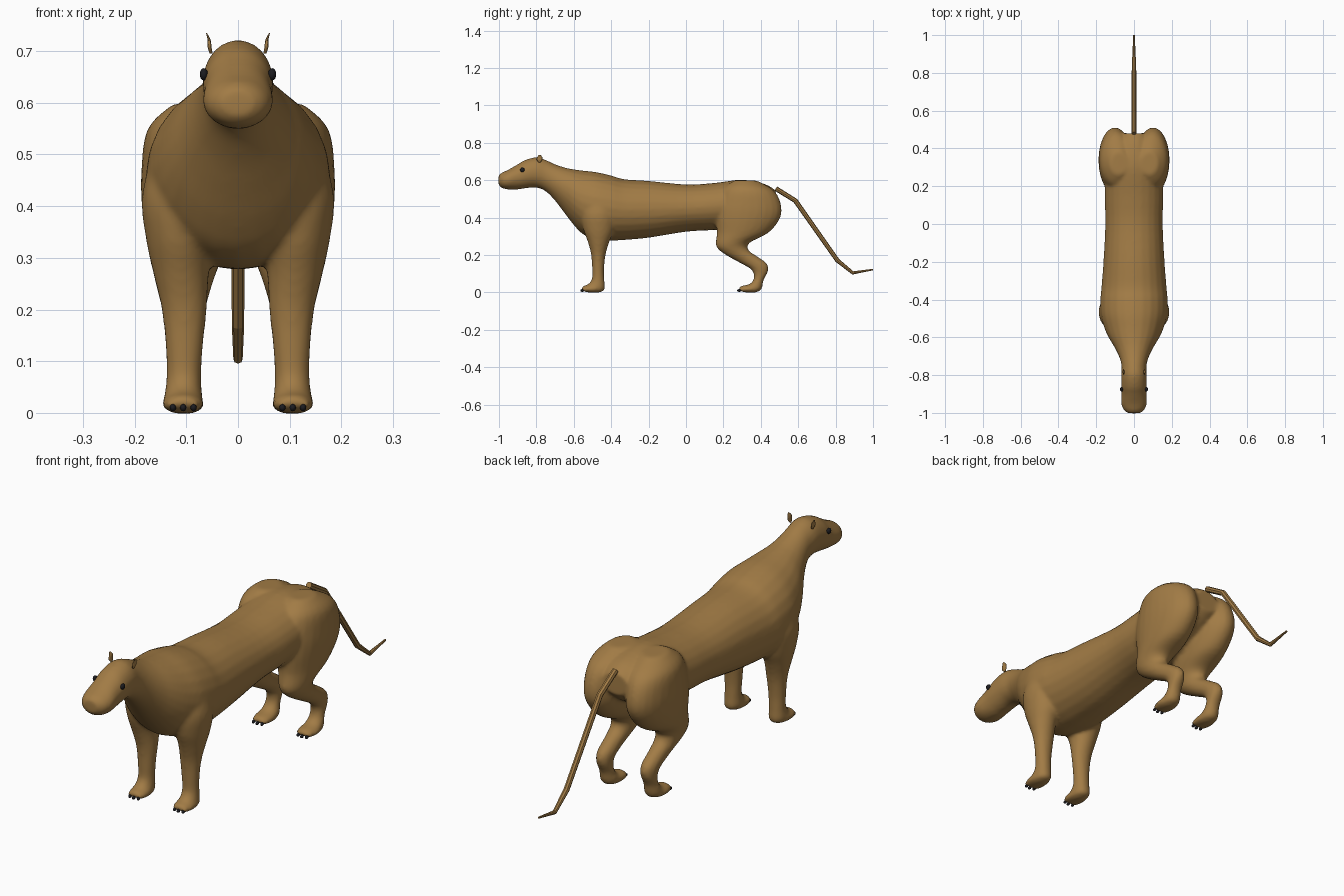
import bpy, bmesh, math
from mathutils import Vector

if "Cube" in bpy.data.objects:
    bpy.data.objects.remove(bpy.data.objects["Cube"])


def material(name, rgb):
    m = bpy.data.materials.new(name)
    m.diffuse_color = (*rgb, 1)
    m.use_nodes = True
    m.node_tree.nodes["Principled BSDF"].inputs["Base Color"].default_value = m.diffuse_color
    return m


TAN = material("tan fur", (0.36, 0.20, 0.06))
BLACK = material("dark claw", (0.012, 0.012, 0.015))


def finish(bm, name, mat, smooth=True):
    bmesh.ops.recalc_face_normals(bm, faces=bm.faces)
    me = bpy.data.meshes.new(name)
    bm.to_mesh(me)
    bm.free()
    me.materials.append(mat)
    for p in me.polygons:
        p.use_smooth = smooth
    ob = bpy.data.objects.new(name, me)
    bpy.context.collection.objects.link(ob)
    return ob


def spline(rows, steps=4):
    """Catmull-Rom interpolation of ring rows."""
    out = []
    for i in range(len(rows) - 1):
        a, b, c, d = (rows[max(0, min(len(rows) - 1, i + k))] for k in (-1, 0, 1, 2))
        for s in range(steps):
            t = s / steps
            out.append([0.5 * (2 * q + (r - p) * t + (2 * p - 5 * q + 4 * r - u) * t * t
                               + (3 * q - p - 3 * r + u) * t ** 3)
                        for p, q, r, u in zip(a, b, c, d)])
    return out + [list(rows[-1])]


def loft(bm, rows, side=1, n=24):
    """Each row: side-profile points y1,z1 and y2,z2, then centre x and half width."""
    rings = []
    for y1, z1, y2, z2, xc, hx in spline(rows):
        ring = []
        for k in range(n):
            a = 2 * math.pi * k / n
            c = (1 + math.cos(a)) / 2
            ring.append(bm.verts.new((side * (xc + hx * math.sin(a)),
                                      y2 + (y1 - y2) * c, z2 + (z1 - z2) * c)))
        rings.append(ring)
    for r, s in zip(rings, rings[1:]):
        for k in range(n):
            bm.faces.new((r[k], r[(k + 1) % n], s[(k + 1) % n], s[k]))
    bm.faces.new(rings[0])
    bm.faces.new(rings[-1][::-1])


# Torso, neck and head, nose to rump: y, top z, bottom z, half width
TORSO = [(-1.002, .625, .575, .03), (-.985, .64, .558, .054), (-.95, .656, .55, .068),
         (-.9, .685, .55, .066), (-.86, .708, .556, .068), (-.8, .722, .56, .068),
         (-.75, .708, .54, .066), (-.7, .685, .49, .08), (-.65, .668, .425, .105),
         (-.6, .658, .36, .135), (-.55, .651, .31, .157), (-.48, .643, .282, .176),
         (-.4, .625, .277, .178), (-.33, .605, .28, .172), (-.2, .596, .292, .162),
         (0, .577, .324, .152), (.15, .585, .333, .155), (.3, .602, .345, .15),
         (.42, .58, .4, .1), (.48, .545, .45, .06)]

# Legs from the top down: front y,z, back y,z, centre x, half width
FORELEG = [(-.54, .52, -.38, .52, .10, .06), (-.56, .42, -.37, .42, .112, .074),
           (-.55, .34, -.385, .33, .112, .066), (-.525, .27, -.41, .27, .11, .054),
           (-.507, .2, -.43, .2, .104, .044), (-.502, .12, -.438, .12, .104, .036),
           (-.504, .07, -.436, .06, .105, .034), (-.525, .043, -.436, .012, .106, .038),
           (-.55, .034, -.48, -.002, .106, .041), (-.562, .02, -.54, .002, .106, .032)]
HINDLEG = [(.26, .6, .38, .597, .08, .045), (.2, .555, .47, .545, .093, .082),
           (.17, .47, .508, .47, .1, .087), (.16, .4, .503, .395, .1, .086),
           (.165, .32, .44, .318, .1, .075), (.16, .25, .34, .265, .104, .057),
           (.2, .208, .335, .225, .105, .046), (.28, .162, .385, .19, .105, .037),
           (.345, .125, .432, .155, .105, .034), (.362, .095, .44, .115, .105, .031),
           (.358, .062, .415, .065, .105, .031), (.335, .043, .402, .014, .105, .037),
           (.295, .034, .36, -.002, .105, .041), (.277, .02, .3, .002, .105, .032)]

bm = bmesh.new()
loft(bm, [(y, t, y, b, 0, w) for y, t, b, w in TORSO])
for side in (-1, 1):
    loft(bm, FORELEG, side)
    loft(bm, HINDLEG, side)
body = finish(bm, "body", TAN)
# Blend the overlapping volumes into one skin
rm = body.modifiers.new("blend", 'REMESH')
rm.mode = 'VOXEL'
rm.voxel_size = 0.008
rm.use_smooth_shade = True
sm = body.modifiers.new("soften", 'SMOOTH')
sm.factor = 0.5
sm.iterations = 8

# Tail: straight tapering links
TAIL = [(.48, .555, .013), (.585, .49, .013), (.81, .17, .012), (.892, .104, .009), (1, .122, .004)]
bm = bmesh.new()
rings = []
for i, (y, z, r) in enumerate(TAIL):
    a, b = TAIL[max(i - 1, 0)], TAIL[min(i + 1, len(TAIL) - 1)]
    d = Vector((0, b[0] - a[0], b[1] - a[1])).normalized()
    up = Vector((0, -d.z, d.y))
    rings.append([bm.verts.new(Vector((0, y, z)) + r * (Vector((1, 0, 0)) * math.cos(t) + up * math.sin(t)))
                  for t in (math.tau * k / 8 for k in range(8))])
for r, s in zip(rings, rings[1:]):
    for k in range(8):
        bm.faces.new((r[k], r[(k + 1) % 8], s[(k + 1) % 8], s[k]))
bm.faces.new(rings[0])
bm.faces.new(rings[-1])
finish(bm, "tail", TAN, False)


def ball(name, mat, loc, size):
    bm = bmesh.new()
    bmesh.ops.create_uvsphere(bm, u_segments=12, v_segments=8, radius=1)
    for v in bm.verts:
        v.co = Vector(loc) + Vector(p * q for p, q in zip(v.co, size))
    return finish(bm, name, mat)


for side, label in ((-1, "left"), (1, "right")):
    ball("eye_" + label, BLACK, (side * .066, -.875, .655), (.008, .012, .012))
    # Ear: thin leaf curling outward and up to a point
    bm = bmesh.new()
    loft(bm, [(-.788, .695, -.778, .695, .052, .003), (-.798, .708, -.769, .708, .055, .004),
              (-.796, .722, -.768, .722, .056, .003), (-.786, .735, -.778, .735, .061, .001)], side, 10)
    finish(bm, "ear_" + label, TAN)
    # Three claws on each paw
    for paw, y in (("fore", -.556), ("hind", .282)):
        for k in (-1, 0, 1):
            ball(f"{paw}_claw_{label}", BLACK, (side * (.106 + .02 * k), y + .004 * abs(k), .01),
                 (.006, .009, .007))
